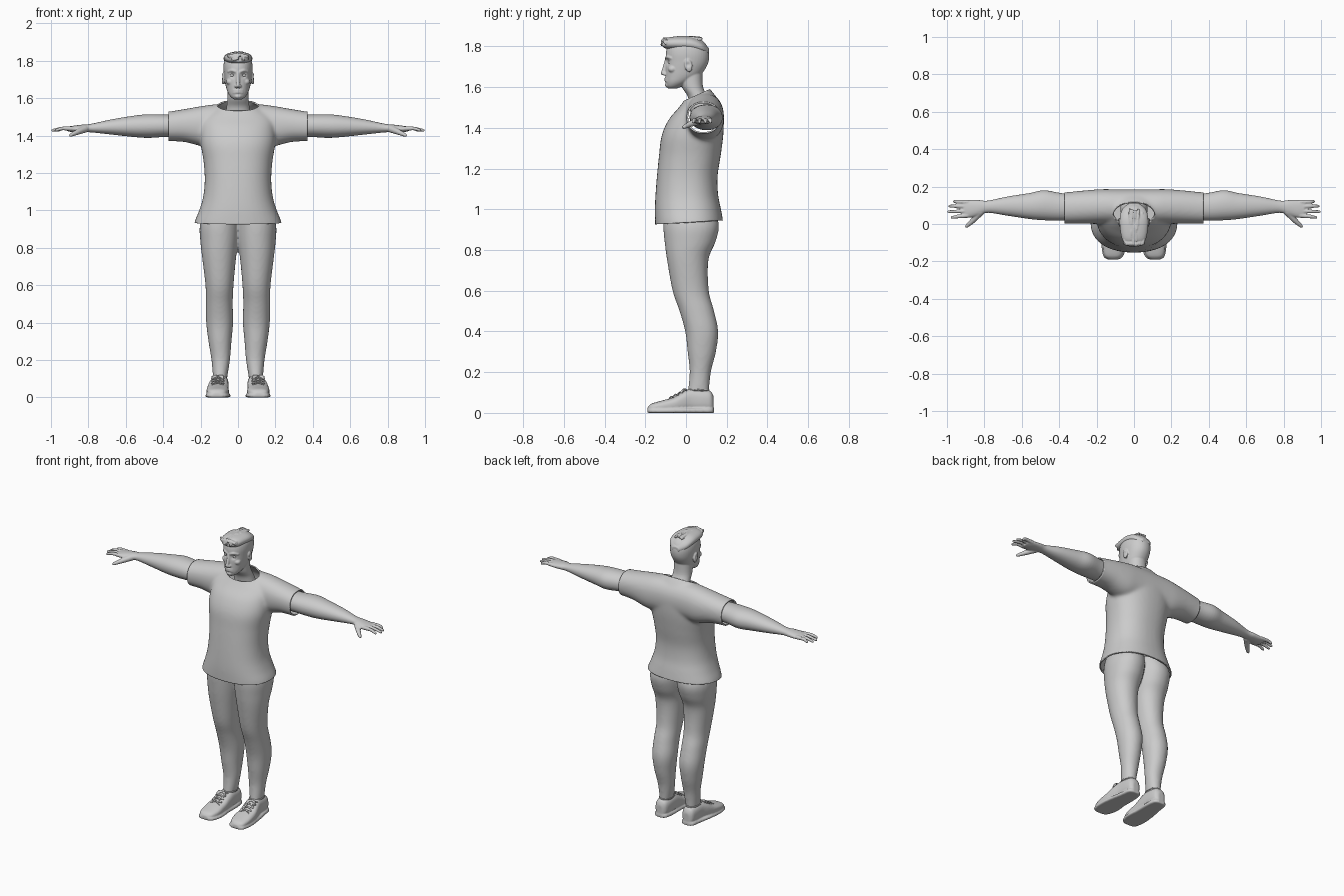
import bpy, bmesh, math, random
from mathutils import Vector, Matrix

random.seed(4)
if "Cube" in bpy.data.objects:
    bpy.data.objects.remove(bpy.data.objects["Cube"])

grey = bpy.data.materials.new("plain grey")
grey.use_nodes = True
COLOUR = (0.6, 0.6, 0.6, 1)
grey.diffuse_color = COLOUR
grey.node_tree.nodes["Principled BSDF"].inputs["Base Color"].default_value = COLOUR


def catmull(rings, steps):
    """Smoothly interpolate a list of number tuples."""
    out = []
    for i in range(len(rings) - 1):
        a, b = rings[max(i - 1, 0)], rings[i]
        c, d = rings[i + 1], rings[min(i + 2, len(rings) - 1)]
        for k in range(steps):
            t = k / steps
            out.append([q + t * (r - p) / 2 + t * t * (p - 2.5 * q + 2 * r - s / 2)
                        + t ** 3 * (1.5 * (q - r) + (s - p) / 2)
                        for p, q, r, s in zip(a, b, c, d)])
    return out + [list(rings[-1])]


def loft(bm, axis, rings, power=2.2, sides=40, steps=5):
    """Closed body from rings: position, then low/high of the two other axes."""
    loops = []
    for pos, a0, a1, b0, b1 in catmull(rings, steps):
        loop = []
        for i in range(sides):
            ang = math.tau * i / sides
            c, s = math.cos(ang), math.sin(ang)
            a = (a0 + a1) / 2 + (a1 - a0) / 2 * math.copysign(abs(c) ** (2 / power), c)
            b = (b0 + b1) / 2 + (b1 - b0) / 2 * math.copysign(abs(s) ** (2 / power), s)
            co = {"x": (pos, a, b), "y": (a, pos, b), "z": (a, b, pos)}[axis]
            loop.append(bm.verts.new(co))
        loops.append(loop)
    faces = [bm.faces.new(loops[0][::-1]), bm.faces.new(loops[-1])]
    for low, high in zip(loops, loops[1:]):
        for i in range(sides):
            j = (i + 1) % sides
            faces.append(bm.faces.new((low[i], low[j], high[j], high[i])))
    bmesh.ops.recalc_face_normals(bm, faces=faces)


def blob(bm, centre, radii, detail=3, tilt=0):
    m = Matrix.Translation(centre) @ Matrix.Rotation(tilt, 4, "X") @ Matrix.Diagonal((*radii, 1))
    bmesh.ops.create_icosphere(bm, subdivisions=detail, radius=1, matrix=m)


def tube(bm, points, r0, r1, steps=10):
    """Round tapering strand made of closely packed balls."""
    path = catmull(points, steps)
    for i, p in enumerate(path):
        r = r0 + (r1 - r0) * i / (len(path) - 1)
        blob(bm, p, (r, r, r), 2)


def mirrored(bm):
    dup = bmesh.ops.duplicate(bm, geom=bm.verts[:] + bm.edges[:] + bm.faces[:])["geom"]
    for v in dup:
        if isinstance(v, bmesh.types.BMVert):
            v.co.x = -v.co.x
    bmesh.ops.reverse_faces(bm, faces=[f for f in dup if isinstance(f, bmesh.types.BMFace)])


def fuse(name, bm, voxel, smooth, edit=None):
    """Blend overlapping bodies into one smooth skin, then run an optional edit."""
    mesh = bpy.data.meshes.new(name)
    bm.to_mesh(mesh)
    ob = bpy.data.objects.new(name, mesh)
    bpy.context.collection.objects.link(ob)
    remesh = ob.modifiers.new("blend", "REMESH")
    remesh.mode, remesh.voxel_size = "VOXEL", voxel
    relax = ob.modifiers.new("relax", "SMOOTH")
    relax.factor, relax.iterations = 0.5, smooth
    graph = bpy.context.evaluated_depsgraph_get()
    baked = bpy.data.meshes.new_from_object(ob.evaluated_get(graph))
    ob.modifiers.clear()
    ob.data = baked
    bm.clear()
    bm.from_mesh(baked)
    if edit:
        edit(bm)
    for f in bm.faces:
        f.smooth = True
        f.material_index = 0
    bm.to_mesh(baked)
    bm.free()
    baked.materials.clear()
    baked.materials.append(grey)
    return ob


def cut(bm, point, outward):
    geom = bm.verts[:] + bm.edges[:] + bm.faces[:]
    bmesh.ops.bisect_plane(bm, geom=geom, plane_co=point, plane_no=outward, clear_outer=True)


# Shirt: torso and one span through both sleeves, opened at hem, cuffs and neck
bm = bmesh.new()
torso = [(.89, .24, -.15, .185), (.94, .232, -.152, .182), (1, .208, -.153, .172),
         (1.07, .187, -.15, .158), (1.16, .178, -.143, .155), (1.26, .184, -.133, .17),
         (1.36, .2, -.12, .183), (1.44, .2, -.085, .186), (1.5, .19, -.035, .18),
         (1.55, .12, 0, .15), (1.6, .08, .01, .11)]
loft(bm, "z", [(z, -w, w, f, b) for z, w, f, b in torso], 2.3)
half = [(.42, .002, .168, 1.37, 1.522), (.36, .002, .17, 1.37, 1.53), (.28, .002, .178, 1.365, 1.543),
        (.18, .0, .186, 1.34, 1.56), (.1, .0, .186, 1.34, 1.568)]
loft(bm, "x", half + [(-r[0], *r[1:]) for r in half[::-1]], 2.2)


def open_shirt(bm):
    cut(bm, (0, 0, .935), (0, .06, -1))
    for s in (-1, 1):
        cut(bm, (s * .372, 0, 0), (s, 0, 0))
    cut(bm, (0, .09, 1.578), (0, -.45, 1))


shirt = fuse("shirt", bm, .009, 12, open_shirt)
cloth = shirt.modifiers.new("cloth", "SOLIDIFY")
cloth.thickness = .008

# Trousers: two legs blended at the seat
bm = bmesh.new()
loft(bm, "z", [(.095, .06, .132, .008, .112), (.2, .043, .142, .018, .122), (.3, .035, .158, .008, .147),
               (.4, .026, .17, -.004, .158), (.5, .028, .172, -.032, .138), (.6, .024, .174, -.066, .112),
               (.75, .01, .192, -.093, .11), (.84, -.004, .202, -.105, .145),
               (.92, -.012, .204, -.112, .162), (1, -.015, .18, -.11, .14)], 2.1)
mirrored(bm)
fuse("trousers", bm, .009, 6)

# Trouser cuffs
bm = bmesh.new()
ring = [(.096 + .038 * math.cos(a), .06 + .053 * math.sin(a), .112)
        for a in (math.tau * i / 24 for i in range(25))]
tube(bm, ring, .005, .005, 3)
mirrored(bm)
fuse("trouser_cuffs", bm, .004, 2)

# Shoes: upper, sole and crossed laces
bm = bmesh.new()
loft(bm, "y", [(-.188, .09, .135, .004, .028), (-.17, .066, .158, .004, .045), (-.12, .05, .168, .004, .06),
               (-.06, .05, .166, .004, .078), (-.015, .05, .158, .004, .104), (.03, .05, .147, .004, .12),
               (.09, .052, .142, .004, .115), (.122, .06, .135, .004, .106), (.136, .078, .118, .004, .08)], 2.6)
loft(bm, "y", [(-.19, .085, .14, 0, .02), (-.172, .058, .164, 0, .02), (-.11, .04, .174, 0, .02),
               (-.03, .045, .168, 0, .022), (.06, .045, .152, 0, .024), (.12, .054, .142, 0, .024),
               (.138, .075, .12, 0, .02)], 5)
mirrored(bm)
fuse("shoes", bm, .0055, 2)

bm = bmesh.new()
for i in range(4):
    y, z = -.085 + .022 * i, .07 + .0115 * i
    for s in (-1, 1):
        tube(bm, [(.108 - s * .032, y, z - .004), (.108, y + .011, z + .009),
                  (.108 + s * .032, y + .022, z + .006)], .0042, .0042)
for s in (-1, 1):
    tube(bm, [(.108, 0, .114), (.108 + s * .025, -.012, .116), (.108 + s * .03, -.03, .1)], .005, .004)
mirrored(bm)
fuse("shoe_laces", bm, .0035, 1)

# Arms with palm, four fingers and thumb
bm = bmesh.new()
loft(bm, "x", [(.25, .03, .155, 1.39, 1.51), (.38, .018, .164, 1.393, 1.512), (.48, .02, .18, 1.388, 1.514),
               (.56, .027, .165, 1.393, 1.506), (.68, .045, .146, 1.406, 1.486), (.78, .06, .125, 1.417, 1.464),
               (.83, .046, .128, 1.418, 1.459), (.88, .034, .128, 1.418, 1.453), (.912, .04, .122, 1.424, 1.448)], 2.1)
for y, tip, spread in ((.117, .968, .004), (.094, .992, .002), (.069, .998, -.003), (.045, .98, -.01)):
    tube(bm, [(.89, y, 1.437), (.94, y + spread / 2, 1.438), (tip - .007, y + spread, 1.428)], .0125, .008, 12)
tube(bm, [(.82, .065, 1.435), (.86, .02, 1.418), (.895, -.012, 1.402)], .021, .009, 14)
mirrored(bm)
fuse("arms", bm, .0042, 3)

# Head and neck with nose, lips, brows, chin and ears
bm = bmesh.new()
neck = [(1.48, .075, .02, .14), (1.55, .062, .01, .108), (1.6, .057, -.02, .084), (1.67, .055, -.04, .08)]
skull = [(1.592, .018, -.086, -.045), (1.604, .036, -.095, -.02), (1.625, .052, -.099, .02),
         (1.655, .063, -.1, .068), (1.69, .07, -.1, .095), (1.725, .075, -.099, .111), (1.765, .078, -.099, .114),
         (1.8, .073, -.09, .104), (1.828, .056, -.065, .08), (1.845, .025, -.03, .045)]
for part in (neck, skull):
    loft(bm, "z", [(z, -w, w, f, b) for z, w, f, b in part], 2.15)
tube(bm, [(0, -.096, 1.735), (0, -.104, 1.7), (0, -.113, 1.668)], .008, .0115)
for s in (-1, 1):
    blob(bm, (s * .011, -.105, 1.664), (.009, .011, .008))
    tube(bm, [(s * .012, -.096, 1.742), (s * .032, -.092, 1.748), (s * .052, -.074, 1.742)], .008, .006)
    blob(bm, (s * .079, .012, 1.705), (.009, .019, .033), tilt=.2)
    blob(bm, (s * .042, -.066, 1.688), (.022, .022, .018))
for z, r in ((1.643, .006), (1.632, .0065)):
    tube(bm, [(-.022, -.092, z - .002), (0, -.1, z), (.022, -.092, z - .002)], r, r)
blob(bm, (0, -.088, 1.61), (.02, .016, .013))


def sculpt(bm):
    """Press in the eye sockets and the ear hollows."""
    for s in (-1, 1):
        for centre, push, size in (((s * .031, -.094, 1.722), (0, .011, 0), .013),
                                   ((s * .09, .01, 1.71), (-s * .007, 0, 0), .011)):
            for v in bm.verts:
                d = (v.co - Vector(centre)).length / size
                v.co += Vector(push) * math.exp(-d * d)


fuse("head_and_neck", bm, .004, 3, sculpt)

# Eyes
bm = bmesh.new()
for s in (-1, 1):
    blob(bm, (s * .031, -.076, 1.722), (.014, .0125, .009))
fuse("eyes", bm, .003, 1)

# Hair: swept crown with ragged strands lifted at the fringe
bm = bmesh.new()
loft(bm, "y", [(-.112, -.035, .035, 1.795, 1.822), (-.085, -.062, .062, 1.785, 1.842), (-.03, -.074, .074, 1.78, 1.848),
               (.03, -.076, .076, 1.775, 1.845), (.08, -.062, .062, 1.765, 1.823), (.112, -.025, .025, 1.76, 1.79)], 2.2)
for i in range(34):
    x = random.uniform(-.052, .052)
    y = random.uniform(-.1, .03)
    top = 1.847 - 8 * x * x - max(0, -.06 - y) * .3
    lift = random.uniform(-.006, .004)
    tube(bm, [(x, y + .05, top - .006), (x * 1.03, y + .015, top), (x * 1.1, max(y - .022, -.122), top + lift)], .007, .0035, 6)
for i in range(11):
    x = -.05 + .01 * i
    tube(bm, [(x, -.085, 1.825), (x, -.108, 1.835 - 4 * x * x),
              (x * 1.1, -.122 + 9 * x * x, random.uniform(1.802, 1.838))], .008, .004, 6)
fuse("hair", bm, .003, 1)
